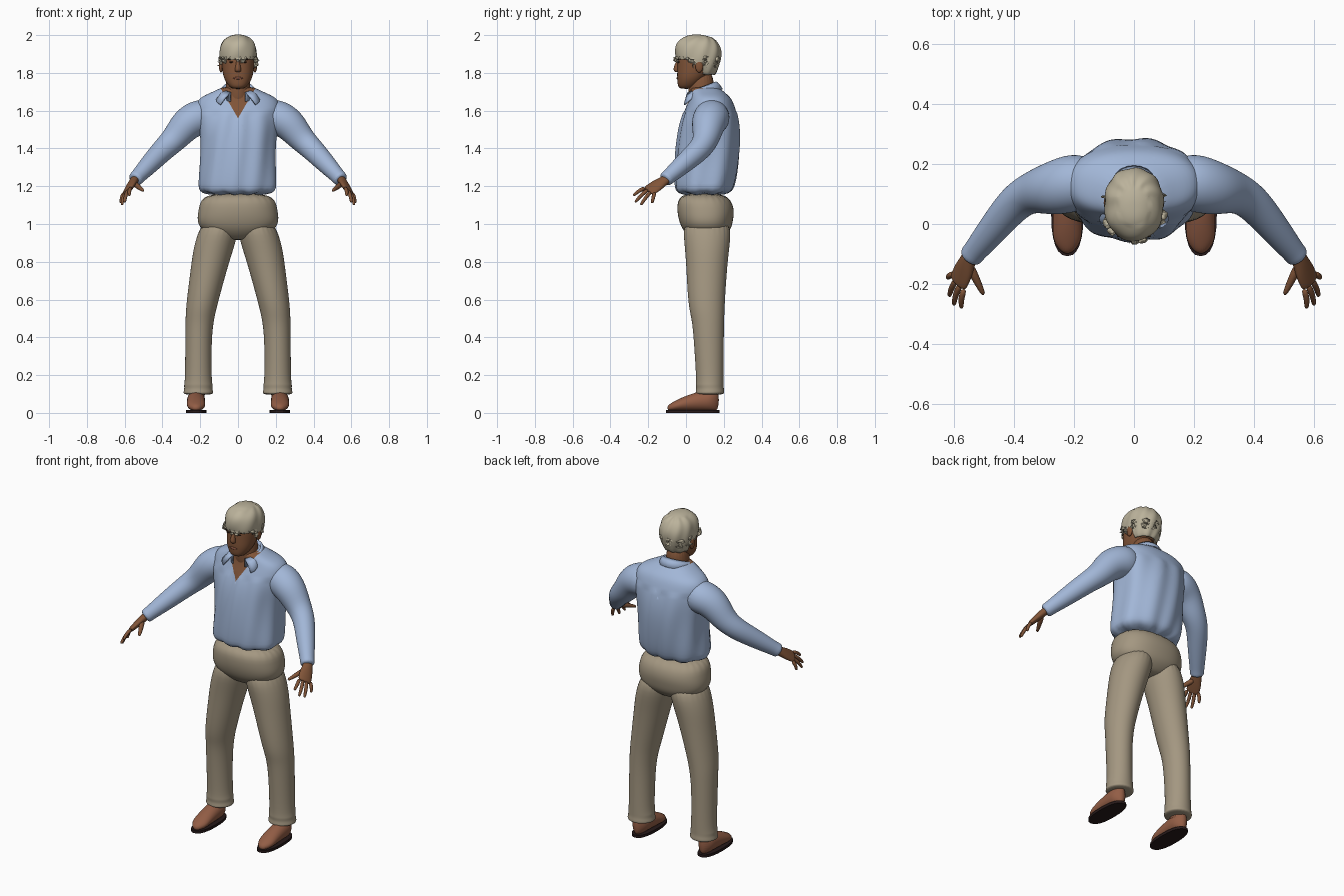
import bpy, bmesh, math
from mathutils import Vector, Matrix

cube = bpy.data.objects.get("Cube")
if cube:
    bpy.data.objects.remove(cube)


def material(name, *rgb):
    mat = bpy.data.materials.new(name)
    mat.use_nodes = True
    mat.diffuse_color = (*rgb, 1)
    shader = mat.node_tree.nodes["Principled BSDF"]
    shader.inputs["Base Color"].default_value = (*rgb, 1)
    shader.inputs["Roughness"].default_value = .8
    return mat


SHIRT = material("light blue cotton", .36, .47, .68)
PANTS = material("khaki cloth", .37, .31, .22)
HAIR = material("grey blond hair", .5, .45, .33)
SKIN = material("brown skin", .22, .09, .04)
SHOE = material("brown leather", .29, .11, .06)
SOLE = material("black rubber", .02, .01, .01)
DARK = material("dark brown brow", .04, .02, .01)
LIP = material("lip brown", .27, .1, .06)
X, Y, Z = Matrix.Identity(3)


def finish(bm, name, mat, mirror=False, subdiv=0):
    """Turn a bmesh into a smooth object, optionally mirrored and subdivided."""
    bmesh.ops.recalc_face_normals(bm, faces=bm.faces)
    for face in bm.faces:
        face.smooth = True
    mesh = bpy.data.meshes.new(name)
    bm.to_mesh(mesh)
    bm.free()
    mesh.materials.append(mat)
    obj = bpy.data.objects.new(name, mesh)
    bpy.context.collection.objects.link(obj)
    if mirror:
        obj.modifiers.new("mirror", "MIRROR").use_mirror_merge = False
    if subdiv:
        smooth = obj.modifiers.new("smooth", "SUBSURF")
        smooth.levels = smooth.render_levels = subdiv
    return obj


def loft(name, sections, mat, mirror=False, side=X, axis=None, count=24, power=2, subdiv=2):
    """Skin superellipse rings (centre, half width, half depth) along a path."""
    bm = bmesh.new()
    centres = [Vector(section[0]) for section in sections]
    rings = []
    for i, (centre, wide, deep) in enumerate(sections):
        along = axis or centres[min(i + 1, len(centres) - 1)] - centres[max(i - 1, 0)]
        along = along.normalized()
        u = (side - along * side.dot(along)).normalized()
        v = along.cross(u)
        ring = []
        for k in range(count):
            angle = math.tau * k / count
            c, s = math.cos(angle), math.sin(angle)
            across = math.copysign(abs(c) ** (2 / power), c) * wide
            out = math.copysign(abs(s) ** (2 / power), s) * deep
            ring.append(bm.verts.new(centres[i] + u * across + v * out))
        rings.append(ring)
    for low, high in zip(rings, rings[1:]):
        for k in range(count):
            j = (k + 1) % count
            bm.faces.new((low[k], low[j], high[j], high[k]))
    bm.faces.new(rings[0])
    bm.faces.new(rings[-1])
    return finish(bm, name, mat, mirror, subdiv)


def stack(name, rows, mat, centre=lambda z: 0, **options):
    """Loft level rings given as height, half width, front and back."""
    sections = [((centre(z), (front + back) / 2, z), wide, (back - front) / 2)
                for z, wide, front, back in rows]
    return loft(name, sections, mat, axis=Z, **options)


def tube(name, points, radii, mat, **options):
    """Loft round rings along points."""
    return loft(name, [(p, r, r) for p, r in zip(points, radii)], mat, mirror=True, **options)


def blob(name, place, size, mat, mirror=False):
    bm = bmesh.new()
    matrix = Matrix.Translation(place) @ Matrix.Diagonal((*size, 1))
    bmesh.ops.create_uvsphere(bm, u_segments=16, v_segments=10, radius=1, matrix=matrix)
    return finish(bm, name, mat, mirror)


def baked(obj):
    """Bake the modifiers and hand back an editable mesh."""
    graph = bpy.context.evaluated_depsgraph_get()
    mesh = bpy.data.meshes.new_from_object(obj.evaluated_get(graph))
    obj.modifiers.clear()
    obj.data = mesh
    bm = bmesh.new()
    bm.from_mesh(mesh)
    return bm


def cut(bm, point, normal):
    geometry = bm.verts[:] + bm.edges[:] + bm.faces[:]
    bmesh.ops.bisect_plane(bm, geom=geometry, plane_co=point, plane_no=normal)


def ripple(bm, depth, folds, twist, top):
    """Push the surface in and out in soft vertical folds."""
    for vert in bm.verts:
        if vert.co.z < top:
            angle = math.atan2(vert.co.x, vert.co.y - .1)
            vert.co += vert.normal * depth * math.sin(folds * angle + twist * vert.co.z)


# Shirt body, with the open neck cut in as skin
shirt = stack("shirt_body", [
    (1.15, .2, -.05, .23), (1.2, .21, -.06, .26), (1.32, .2, -.06, .28), (1.45, .2, -.05, .29),
    (1.55, .22, -.03, .28), (1.62, .23, 0, .26), (1.67, .21, .02, .24), (1.7, .13, .02, .2),
    (1.73, .08, .02, .17)], SHIRT, power=2.3)
NECK_POINT, NECK_SLOPE = 1.56, .58
bm = baked(shirt)
ripple(bm, depth=.004, folds=9, twist=8, top=1.6)
for sign in (-1, 1):
    cut(bm, NECK_POINT * Z, sign * X - NECK_SLOPE * Z)
shirt.data.materials.append(SKIN)
for face in bm.faces:
    x, y, z = face.calc_center_median()
    face.material_index = int(y < .09 and abs(x) < NECK_SLOPE * (z - NECK_POINT))
bm.to_mesh(shirt.data)
bm.free()

# Collar: a folded band that drops to points in front
bm = bmesh.new()
previous = None
STEPS = 12
for i in range(-STEPS, STEPS + 1):
    turn = i / STEPS
    angle = turn * math.radians(152)
    tip = max(0, abs(turn) - .7) / .3
    s, c = math.sin(angle), math.cos(angle)
    band = Vector((s * .08, .08 + c * .08, 1.725 + c * .03))
    hem = Vector((s * (.1 + tip * .1), .085 + c * .11, 1.69 + c * .025 - tip * .035))
    row = [bm.verts.new(p) for p in (band - Z * .05, band, band.lerp(hem, .5) + Z * .006, hem)]
    if previous:
        for k in range(len(row) - 1):
            bm.faces.new((previous[k], previous[k + 1], row[k + 1], row[k]))
    previous = row
collar = finish(bm, "collar", SHIRT)
collar.modifiers.new("cloth", "SOLIDIFY").thickness = .008

# Sleeves, ending in slightly flared cuffs
shoulder, elbow, wrist = Vector((.2, .14, 1.57)), Vector((.39, .08, 1.4)), Vector((.55, -.115, 1.23))
tube("sleeve", [shoulder - X * .08, shoulder, shoulder.lerp(elbow, .4) + Z * .03,
                shoulder.lerp(elbow, .7) + Y * .01, elbow, elbow.lerp(wrist, .4),
                elbow.lerp(wrist, .75), wrist.lerp(elbow, .1), wrist],
     (.08, .1, .09, .07, .062, .054, .044, .039, .041), SHIRT, side=Y)

# Hands: a flat palm, four fanned fingers and a thumb
knuckles = Vector((.583, -.19, 1.18))
spread = Vector((.035, .05, -.025))
loft("palm", [(wrist.lerp(knuckles, t), wide, deep) for t, wide, deep in
              ((-.4, .026, .022), (.1, .03, .023), (.5, .041, .02), (1, .042, .015), (1.15, .036, .012))],
     SKIN, mirror=True, side=spread, count=12)
FINGERS = {"index": (.575, -.28, 1.15), "middle": (.6, -.27, 1.115),
           "ring": (.615, -.24, 1.1), "little": (.62, -.18, 1.11)}
for i, (name, tip) in enumerate(FINGERS.items()):
    root = knuckles + spread * (i / 3 - .5)
    tip = Vector(tip)
    bend = root.lerp(tip, .5) + (X + Z) * .006
    tube(name + "_finger", [root, bend, bend.lerp(tip, .8), tip], (.012, .011, .009, .006),
         SKIN, side=spread, count=8, subdiv=1)
thumb_root, thumb_tip = Vector((.55, -.135, 1.215)), Vector((.5, -.237, 1.175))
tube("thumb", [thumb_root.lerp(thumb_tip, t) for t in (0, .4, .8, 1)], (.018, .015, .011, .007),
     SKIN, side=Z, count=8, subdiv=1)

# Trousers: the seat, and legs that spread towards the knee
stack("trouser_seat", [
    (1.17, .19, -.04, .22), (1.08, .21, -.05, .26), (1.02, .22, -.04, .25),
    (.97, .2, -.02, .24), (.93, .12, .02, .2), (.915, .05, .05, .17)], PANTS, power=2.3)
stack("trouser_leg", [
    (1.04, .1, -.02, .24), (.9, .11, -.01, .235), (.8, .1, 0, .22), (.57, .083, .01, .205),
    (.5, .076, .03, .203), (.4, .07, .04, .2), (.17, .07, .055, .2), (.15, .077, .05, .2),
    (.13, .074, .055, .2), (.11, .08, .05, .205), (.095, .078, .05, .2)], PANTS,
      centre=lambda z: .21 - max(0, z - .4) ** 1.5 / 4, mirror=True)

# Shoes: low slippers tapering to the toe, on flat soles
shoe = []
for i in range(8):
    t = i / 7
    height = .03 + .085 * (1 - t * t)
    width = .015 + .034 * math.sqrt(1 - (2 * t - 1) ** 6)
    shoe.append((Vector((.222, .175 - .275 * t, .01 + height / 2)), width, height / 2))
loft("shoe", shoe, SHOE, mirror=True, axis=Y)
stack("ankle", [(.05, .045, .06, .165), (.16, .042, .07, .16)], SHOE,
      centre=lambda z: .215, mirror=True, subdiv=1)
sole = stack("sole", [(z, .054, -.107, .178) for z in (0, .016)], SOLE,
             centre=lambda z: .222, mirror=True, power=2.4, subdiv=0)
for face in sole.data.polygons:
    face.use_smooth = False

# Neck, head and face
stack("neck", [(1.6, .075, .02, .16), (1.7, .065, .01, .15), (1.82, .062, .01, .145)], SKIN)
stack("head", [
    (1.715, .03, -.03, .03), (1.73, .05, -.044, .06), (1.76, .07, -.046, .09), (1.79, .08, -.048, .12),
    (1.83, .086, -.046, .15), (1.9, .09, -.045, .165), (1.95, .07, -.02, .14), (1.97, .04, .01, .1)],
      SKIN, power=2.2)
loft("nose", [((0, -.038, 1.87), .009, .01), ((0, -.046, 1.845), .011, .014),
              ((0, -.05, 1.818), .018, .02), ((0, -.045, 1.803), .016, .014)], SKIN, axis=-Z, count=12)
blob("ear", (.09, .07, 1.835), (.011, .021, .033), SKIN, mirror=True)
blob("brow", (.038, -.04, 1.872), (.02, .005, .004), DARK, mirror=True)
blob("eye", (.036, -.038, 1.857), (.012, .005, .004), DARK, mirror=True)
blob("mouth", (0, -.046, 1.772), (.026, .005, .006), LIP)

# Hair: a cap trimmed in steps over the brow, the temple and the nape
hair = stack("hair", [
    (1.77, .065, -.01, .15), (1.82, .09, -.03, .17), (1.87, .1, -.055, .187), (1.92, .1, -.06, .19),
    (1.96, .09, -.05, .17), (1.985, .065, -.02, .145), (2, .035, .01, .1), (2.003, .01, .04, .07)],
             HAIR, power=2.2)
HAIRLINE = ((.04, 1.87), (.09, 1.845), (1, 1.79))
bm = baked(hair)
for back, height in HAIRLINE:
    cut(bm, Y * back, Y)
    cut(bm, Z * height, Z)
trimmed = []
for face in bm.faces:
    x, y, z = face.calc_center_median()
    if z < next(height for back, height in HAIRLINE if y < back):
        trimmed.append(face)
bmesh.ops.delete(bm, geom=trimmed, context="FACES")
ripple(bm, depth=.002, folds=8, twist=30, top=1.99)
bm.to_mesh(hair.data)
bm.free()
hair.modifiers.new("thickness", "SOLIDIFY").thickness = .02
